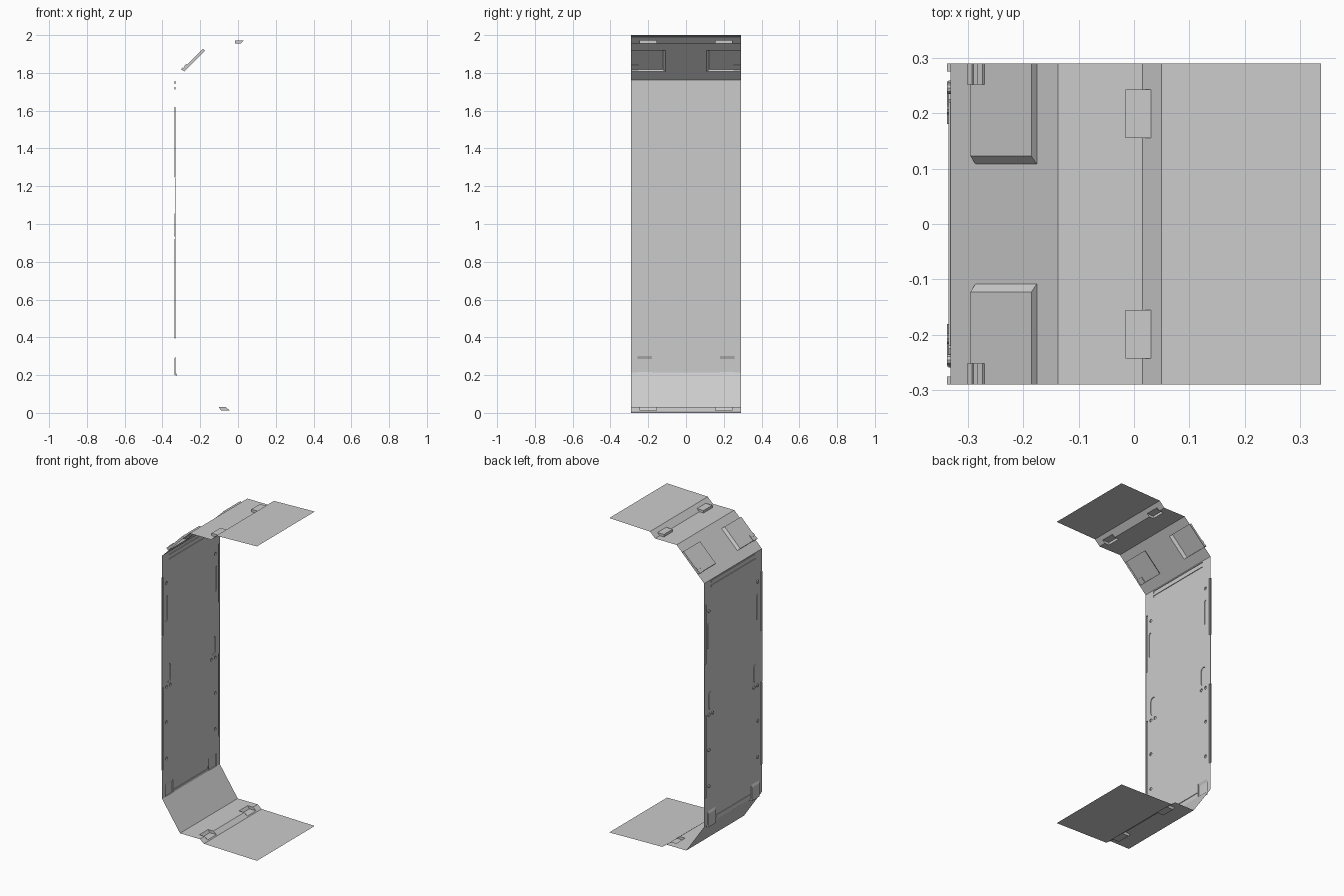
import bpy, bmesh, math
from mathutils import Vector

if "Cube" in bpy.data.objects:
    bpy.data.objects.remove(bpy.data.objects["Cube"])

HALF = 0.29      # half width in y
WALL_X = -0.331  # plane of the upright wall


def finish(name, bm):
    bmesh.ops.remove_doubles(bm, verts=bm.verts, dist=1e-5)
    bmesh.ops.recalc_face_normals(bm, faces=bm.faces)
    me = bpy.data.meshes.new(name)
    bm.to_mesh(me)
    bm.free()
    ob = bpy.data.objects.new(name, me)
    bpy.context.collection.objects.link(ob)
    return ob


def rect(u0, u1, y0, y1):
    return [(u0, y0), (u1, y0), (u1, y1), (u0, y1)]


def capsule(u0, u1, y, r, n=5):
    # a circle when u0 == u1
    pts = []
    for c, start in ((u1, 0), (u0, math.pi)):
        for i in range(n):
            a = start - math.pi / 2 + math.pi * (i + (0.5 if u0 == u1 else 0)) / (n if u0 == u1 else n - 1)
            pts.append((c + r * math.cos(a), y + r * math.sin(a)))
    return pts


def mirrored(pockets):
    flip = lambda ring: [(u, -y) for u, y in ring]
    return pockets + [(flip(a), flip(b), d) for a, b, d in pockets]


def pressed_panel(name, origin, U, N, length, pockets):
    # flat sheet whose pockets are pressed outward along N
    bm = bmesh.new()
    place = lambda u, y, d: bm.verts.new(origin + U * u + Vector((0, y, 0)) + N * d)
    edges = []

    def loop(ring, d=0.0):
        return [place(u, y, d) for u, y in ring]

    def rim(vs):
        edges.extend(bm.edges.new((vs[i - 1], vs[i])) for i in range(len(vs)))

    rim(loop(rect(0, length, -HALF, HALF)))
    jobs = []
    for base, cap, d in pockets:
        vs = loop(base)
        rim(vs)
        jobs.append((vs, cap, d))
    bmesh.ops.triangle_fill(bm, edges=edges, use_beauty=True, normal=N)
    for vs, cap, d in jobs:
        top = loop(cap, d)
        for i in range(len(vs)):
            bm.faces.new((vs[i - 1], vs[i], top[i], top[i - 1]))
        bm.faces.new(top)
    return finish(name, bm)


def folded_sheet(name, plain, pocket, side):
    # sheet swept along y, with two pocket columns
    bm = bmesh.new()
    ys = [-HALF, -0.243, -0.155, 0.155, 0.243, HALF]
    for k in range(5):
        prof = pocket if k in (1, 3) else plain
        for (x0, z0), (x1, z1) in zip(prof, prof[1:]):
            bm.faces.new([bm.verts.new(p) for p in (
                (x0, ys[k], z0), (x1, ys[k], z1), (x1, ys[k + 1], z1), (x0, ys[k + 1], z0))])
    for y in ys[1:-1]:
        bm.faces.new([bm.verts.new((x, y, z)) for x, z in side])
    return finish(name, bm)


def prism(name, prof, y0, y1):
    bm = bmesh.new()
    a = [bm.verts.new((x, y0, z)) for x, z in prof]
    b = [bm.verts.new((x, y1, z)) for x, z in prof]
    for i in range(len(a)):
        bm.faces.new((a[i - 1], a[i], b[i], b[i - 1]))
    bm.faces.new(a)
    bm.faces.new(b)
    return finish(name, bm)


# upright wall: edge flanges, foot pads, bolts and slots
side = []
for z0, z1, y0, d in ((0.395, 0.919, 0.275, 0.006), (0.921, 1.244, 0.284, 0.003),
                      (1.246, 1.62, 0.275, 0.006)):
    r = rect(z0, z1, y0, 0.2895)
    side.append((r, r, d))
side.append((rect(0.216, 0.3, 0.18, 0.257), rect(0.216, 0.285, 0.18, 0.257), 0.006))
for z, y in ((1.57, 0.245), (0.91, 0.245), (0.91, 0.207), (0.685, 0.245), (0.455, 0.245)):
    c = capsule(z, z, y, 0.01)
    side.append((c, c, 0.006))
for z0, z1, y, r in ((1.34, 1.48, 0.247, 0.012), (0.955, 1.035, 0.225, 0.02)):
    c = capsule(z0, z1, y, r)
    side.append((c, c, 0.004))
grooves = [(rect(a, b, -w, w), rect(a, b, -w, w), 0.004)
           for a, b, w in ((1.741, 1.756, 0.22), (1.713, 1.726, 0.22), (0.23, 0.245, 0.172))]
pressed_panel("wall_panel", Vector((WALL_X, 0, 0.215)), Vector((0, 0, 1)), Vector((-1, 0, 0)),
              1.762 - 0.215,
              [([(u - 0.215, y) for u, y in a], [(u - 0.215, y) for u, y in b], d)
               for a, b, d in mirrored(side) + grooves])

# ledge under each foot pad
for s in (-1, 1):
    prism("foot_ledge", [(-0.337, 0.216), (-0.337, 0.2), (-0.321, 0.198), (-0.331, 0.216)],
          s * 0.18, s * 0.257)

# upper slanted panel with two raised boxes
q = math.sqrt(0.5)
U, N = Vector((q, 0, q)), Vector((-q, 0, q))
start = Vector((WALL_X, 0, 1.762))
boxes = [(rect(0.064, 0.22, 0.108, 0.2895), rect(0.064, 0.22, 0.123, 0.2895), 0.014)]
pressed_panel("upper_slant_panel", start, U, N, 0.194 / q, mirrored(boxes))

# small ribbed clips at the outer corners of the boxes
for s in (-1, 1):
    for u0, u1, h in ((0.061, 0.074, 0.019), (0.074, 0.086, 0.016), (0.086, 0.1, 0.019)):
        ring = [start + U * u + N * d for u, d in ((u0, 0.01), (u1, 0.01), (u1, h), (u0, h))]
        prism("corner_clip", [(p.x, p.z) for p in ring], s * 0.252, s * HALF)

# folded top sheet
folded_sheet("top_sheet",
             [(-0.137, 1.956), (0.015, 1.956), (0.05, 1.991), (0.337, 2.0)],
             [(-0.137, 1.956), (-0.015, 1.956), (-0.015, 1.972), (0.031, 1.972),
              (0.05, 1.991), (0.337, 2.0)],
             [(-0.015, 1.956), (-0.015, 1.972), (0.031, 1.972), (0.015, 1.956)])

# folded bottom sheet with lower slant
folded_sheet("bottom_sheet",
             [(WALL_X, 0.215), (-0.205, 0.03), (-0.065, 0.03), (-0.037, 0.008), (0.337, 0.0)],
             [(WALL_X, 0.215), (-0.205, 0.03), (-0.102, 0.03), (-0.09, 0.013),
              (-0.043, 0.013), (-0.037, 0.008), (0.337, 0.0)],
             [(-0.102, 0.03), (-0.09, 0.013), (-0.043, 0.013), (-0.065, 0.03)])
